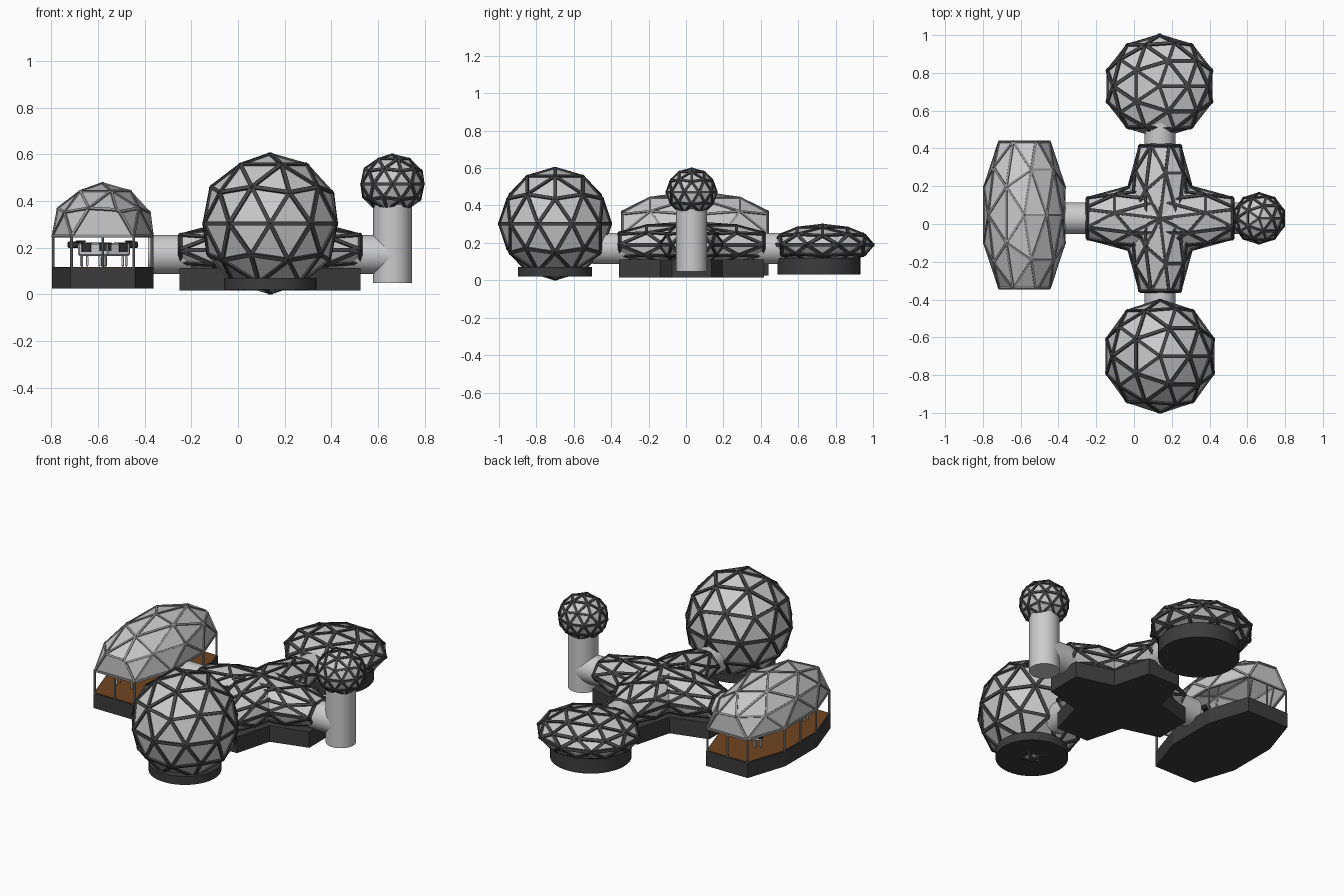
import bpy, bmesh, math
from mathutils import Matrix, Vector

if "Cube" in bpy.data.objects:
    bpy.data.objects.remove(bpy.data.objects["Cube"])

def material(name, c):
    m = bpy.data.materials.new(name)
    m.diffuse_color = (*c, 1)
    m.use_nodes = True
    m.node_tree.nodes["Principled BSDF"].inputs["Base Color"].default_value = m.diffuse_color
    return m

STRUT = material("strut_dark", (0.06, 0.06, 0.06))
BASE = material("base_dark", (0.045, 0.045, 0.045))
FRAME = material("frame_grey", (0.3, 0.3, 0.3))
FLOOR = material("floor_brown", (0.16, 0.06, 0.015))
WHITE = material("hide_white", (0.75, 0.75, 0.75))
BLACK = material("hide_black", (0.03, 0.03, 0.03))

def finish(bm, name, mat=None):
    me = bpy.data.meshes.new(name)
    bm.to_mesh(me)
    bm.free()
    ob = bpy.data.objects.new(name, me)
    bpy.context.collection.objects.link(ob)
    if mat:
        me.materials.append(mat)
    return ob

def bar(bm, a, b, normal, w, h):
    """Box strut from a to b, its height along the normal."""
    d = b - a
    x = d.normalized()
    y = normal.cross(x).normalized()
    z = x.cross(y)
    rot = Matrix((x, y, z)).transposed().to_4x4()
    m = Matrix.Translation((a + b) / 2) @ rot @ Matrix.Diagonal((d.length + w * .4, w, h, 1))
    bmesh.ops.create_cube(bm, size=1, matrix=m)

def geodesic(name, centre, radii, width, cut=None, open_below=False, turn=0, mat=STRUT):
    """Scaled 2-frequency sphere with optional flat ends, plus a strut on every edge."""
    bm = bmesh.new()
    bmesh.ops.create_icosphere(bm, subdivisions=2, radius=1)
    bmesh.ops.scale(bm, vec=radii, verts=bm.verts)
    def slice_off(no, dist, fill):
        geom = bm.verts[:] + bm.edges[:] + bm.faces[:]
        r = bmesh.ops.bisect_plane(bm, geom=geom, dist=1e-4, plane_co=Vector(no) * dist,
                                   plane_no=no, clear_outer=True)
        if fill:
            edges = [e for e in r["geom_cut"] if isinstance(e, bmesh.types.BMEdge)]
            bmesh.ops.contextual_create(bm, geom=edges)
    if cut:
        slice_off((0, 1, 0), cut, True)
        slice_off((0, -1, 0), cut, True)
    if open_below:
        slice_off((0, 0, -1), 0, False)
    bmesh.ops.transform(bm, matrix=Matrix.Translation(centre) @ Matrix.Rotation(turn, 4, 'Z'),
                        verts=bm.verts)
    bm.normal_update()
    sb = bmesh.new()
    for e in bm.edges:
        n = sum((f.normal for f in e.link_faces), Vector())
        bar(sb, e.verts[0].co, e.verts[1].co, n.normalized(), width, width * .8)
    finish(sb, name + "_struts", mat)
    return finish(bm, name + "_panels")

def cylinder(name, a, b, r, mat=None, seg=48):
    a, b = Vector(a), Vector(b)
    d = b - a
    bm = bmesh.new()
    m = Matrix.Translation((a + b) / 2) @ d.to_track_quat('Z', 'Y').to_matrix().to_4x4()
    bmesh.ops.create_cone(bm, cap_ends=True, segments=seg, radius1=r, radius2=r,
                          depth=d.length, matrix=m)
    ob = finish(bm, name, mat)
    bpy.context.view_layer.objects.active = ob
    ob.select_set(True)
    bpy.ops.object.shade_smooth_by_angle(angle=math.radians(30))
    ob.select_set(False)
    return ob

def octagon(w, we, ym, ye):
    return [(w, -ym), (w, ym), (we, ye), (-we, ye), (-w, ym), (-w, -ym), (-we, -ye), (we, -ye)]

def prism(name, pts, centre, z0, z1, mat, turn=0):
    bm = bmesh.new()
    f = bm.faces.new([bm.verts.new((x, y, z0)) for x, y in pts])
    top = bmesh.ops.extrude_face_region(bm, geom=[f])["geom"]
    bmesh.ops.translate(bm, vec=(0, 0, z1 - z0),
                        verts=[v for v in top if isinstance(v, bmesh.types.BMVert)])
    bmesh.ops.transform(bm, matrix=Matrix.Translation((*centre, 0)) @ Matrix.Rotation(turn, 4, 'Z'),
                        verts=bm.verts)
    bmesh.ops.recalc_face_normals(bm, faces=bm.faces)
    return finish(bm, name, mat)

CX, CY = 0.138, 0.03

# Large sphere with round base
geodesic("large_sphere", (CX, -0.70, 0.303), (.296, .296, .296), .018)
cylinder("large_sphere_base", (CX, -0.70, .02), (CX, -0.70, .07), .198, BASE)

# Flattened dome with round base
geodesic("flat_dome", (CX - .003, 0.73, 0.19), (.288, .268, .105), .018)
cylinder("flat_dome_base", (CX - .003, 0.71, .03), (CX - .003, 0.71, .12), .222, BASE)

# Small lookout sphere on a column
geodesic("lookout_sphere", (0.662, CY, 0.472), (.138, .133, .125), .013)
cylinder("lookout_column", (0.662, CY, .048), (0.662, CY, .39), .083)

# Central cross hall: two crossed long domes on matching bases
for i, turn in enumerate((0, math.pi / 2)):
    geodesic(f"cross_hall_{i}", (CX, CY, 0.19), (.18, .48, .12), .016, cut=.385, turn=turn)
    prism(f"cross_hall_base_{i}", octagon(.171, .106, .148, .388), (CX, CY), .016, .112, BASE, turn)

# Connecting tubes
TZ = .17
for name, a, b in (("left_tube", (-.385, CY, TZ), (-.2, CY, TZ)),
                   ("right_tube", (.45, CY, TZ), (.662, CY, TZ)),
                   ("front_tube", (CX, -.5, TZ), (CX, -.3, TZ)),
                   ("back_tube", (CX, .36, TZ), (CX, .56, TZ))):
    cylinder(name, a, b, .083)

# Barn: open-sided long dome on posts
BX, BY = -0.58, 0.048
outline = octagon(.212, .133, .148, .388)
geodesic("barn_dome", (BX, BY, 0.25), (.224, .48, .225), .012, cut=.388, open_below=True, mat=FRAME)
prism("barn_base", octagon(.218, .138, .15, .393), (BX, BY), .025, .114, BASE)
prism("barn_floor", outline, (BX, BY), .113, .117, FLOOR)
posts = outline + [(.212, 0), (-.212, 0), (0, .386), (0, -.386)]
for i, (x, y) in enumerate(posts):
    cylinder(f"barn_post_{i}", (BX + x, BY + y, .112), (BX + x, BY + y, .253), .006, FRAME, 8)

# Cattle standing in the barn
def cow(name, x, y, turn):
    place = Matrix.Translation((x, y, .117)) @ Matrix.Rotation(turn, 4, 'Z')
    def boxes(part, items, mat):
        bm = bmesh.new()
        for loc, size in items:
            bmesh.ops.create_cube(bm, size=1, matrix=place @ Matrix.Translation(loc) @
                                  Matrix.Diagonal((*size, 1)))
        ob = finish(bm, f"{name}_{part}", mat)
        bev = ob.modifiers.new("bevel", 'BEVEL')
        bev.width = .006
        return ob
    legs = [((sx * .05, sy * .016, .025), (.012, .012, .05)) for sx in (-1, 1) for sy in (-1, 1)]
    boxes("body", [((0, 0, .075), (.13, .05, .055))] + legs, WHITE)
    boxes("patches", [((.03, 0, .083), (.045, .053, .044)), ((-.042, 0, .085), (.035, .053, .04)),
                      ((.085, 0, .095), (.05, .026, .028)), ((.07, 0, .11), (.012, .055, .008))], BLACK)

cow("cow_a", -.62, -.18, math.pi)
cow("cow_b", -.53, .02, .5)
cow("cow_c", -.62, .22, 2.4)
